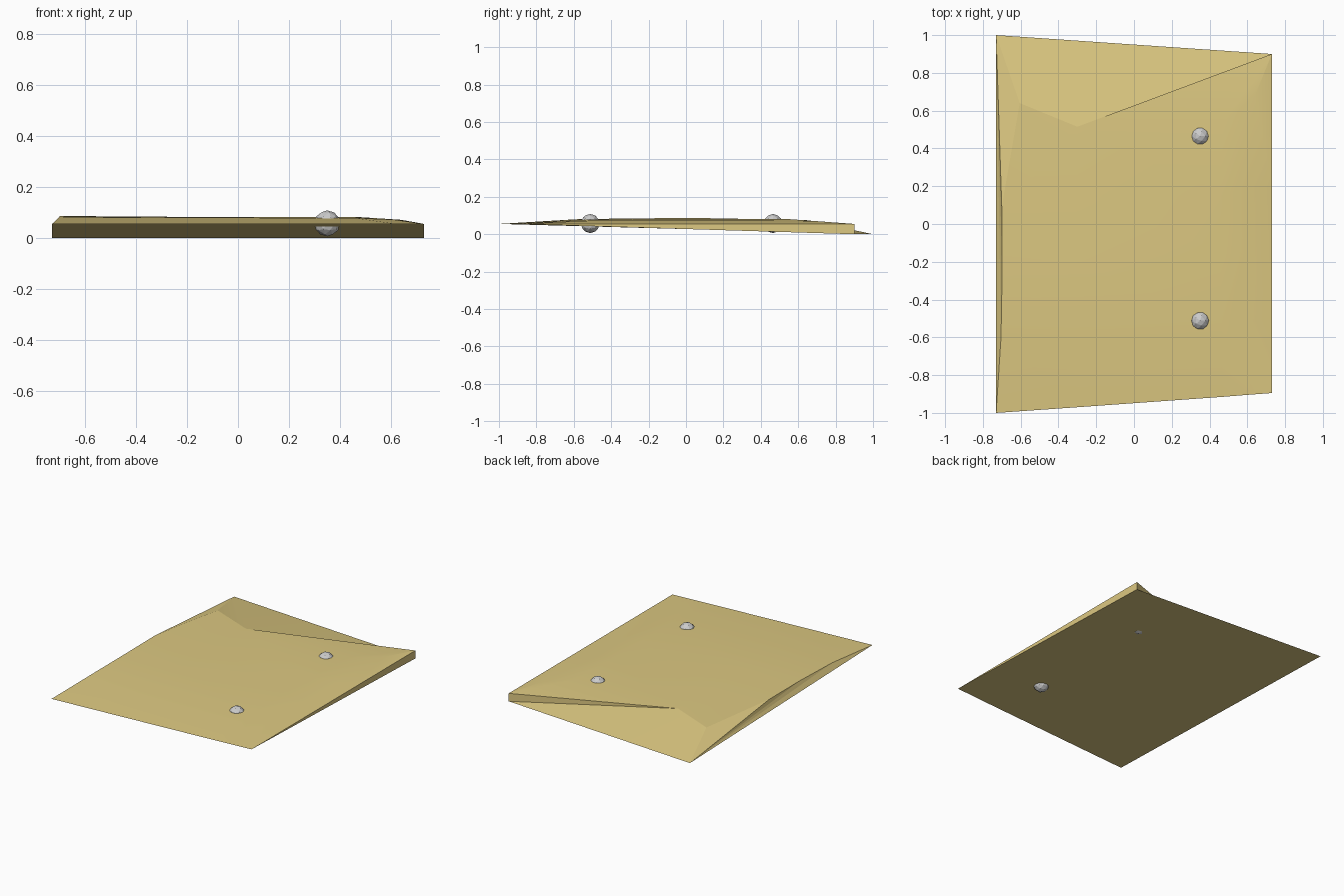
import bpy, bmesh, math

if "Cube" in bpy.data.objects:
    bpy.data.objects.remove(bpy.data.objects["Cube"])

# Thin wedge panel: tilted flat underside, gently domed top
bm = bmesh.new()
L = bm.verts.new((-.73, -1, .055))
B = bm.verts.new((.73, -.895, .055))
R0 = bm.verts.new((.73, .9, 0))
T = bm.verts.new((-.73, 1, 0))

# Top surface rows, front to back (left crest ... right edge)
rows = [
    [(-.3, -.97, .055), (.47, -.915, .055), (.62, -.903, .055)],
    [(-.704, -.6, .079), (-.3, -.58, .08), (.46, -.52, .078), (.61, -.52, .072), (.73, -.5, .055)],
    [(-.698, -.25, .085), (-.3, -.2, .083), (.46, -.15, .081), (.61, -.15, .073), (.73, -.15, .055)],
    [(-.7, .09, .086), (-.3, .15, .083), (.46, .15, .082), (.61, .2, .073), (.73, .2, .055)],
    [(-.605, .64, .076), (-.3, .515, .078), (.47, .53, .082), (.64, .68, .071), (.73, .9, .055)],
]
grid = [[bm.verts.new(p) for p in r] for r in rows]
grid[0] = [L] + grid[0] + [B]
for a, b in zip(grid, grid[1:]):
    for i in range(4):
        bm.faces.new((a[i], a[i + 1], b[i + 1], b[i]))

Q, P, C1, C2, R1 = grid[-1]
# Underside and right wall
bm.faces.new((L, T, R0, B))
bm.faces.new([R0] + [r[4] for r in reversed(grid)])
# Back slope, step and corner fan
for f in ((T, P, R0), (R0, P, R1), (T, Q, P), (P, C1, R1), (C1, C2, R1)):
    bm.faces.new(f)
# Steep left lip
for a, b in zip(grid, grid[1:]):
    bm.faces.new((T, a[0], b[0]))
bmesh.ops.triangulate(bm, faces=[f for f in bm.faces if len(f.verts) == 4])
bmesh.ops.recalc_face_normals(bm, faces=bm.faces)
me = bpy.data.meshes.new("panel")
bm.to_mesh(me)
bm.free()
panel = bpy.data.objects.new("panel", me)
bpy.context.collection.objects.link(panel)
mat = bpy.data.materials.new("gold")
mat.diffuse_color = (.72, .58, .22, 1)
mat.use_nodes = True
mat.node_tree.nodes["Principled BSDF"].inputs["Base Color"].default_value = mat.diffuse_color
me.materials.append(mat)
bpy.context.view_layer.objects.active = panel
panel.select_set(True)
bpy.ops.object.shade_smooth_by_angle(angle=math.radians(9))

# Two faceted ball studs
for name, y in (("front_stud", -.512), ("back_stud", .465)):
    bpy.ops.mesh.primitive_ico_sphere_add(subdivisions=2, radius=.051, location=(.35, y, .057))
    bpy.context.object.name = name
